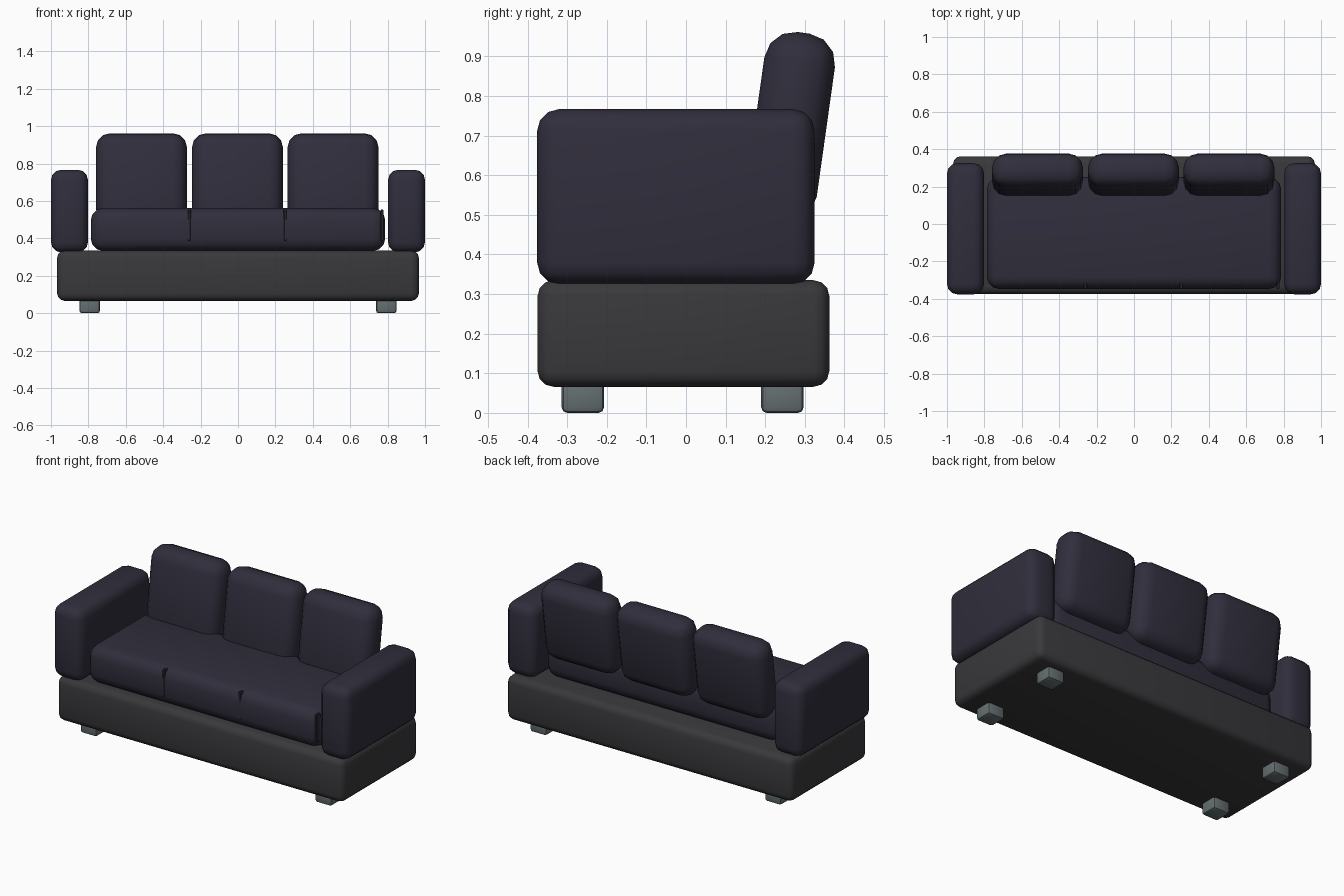
import bpy, bmesh, math

if "Cube" in bpy.data.objects:
    bpy.data.objects.remove(bpy.data.objects["Cube"])


def material(name, rgb):
    m = bpy.data.materials.new(name)
    m.diffuse_color = (*rgb, 1)
    m.use_nodes = True
    m.node_tree.nodes["Principled BSDF"].inputs["Base Color"].default_value = m.diffuse_color
    return m


fabric = material("dark indigo fabric", (0.030, 0.027, 0.045))
frame = material("charcoal frame", (0.041, 0.039, 0.043))
metal = material("grey leg", (0.130, 0.160, 0.165))


def soft_box(name, lo, hi, radius, mat, segments=3, tilt=0.0):
    """Box between two corners with rounded edges, optionally leaning back."""
    size = [h - l for l, h in zip(lo, hi)]
    bm = bmesh.new()
    bmesh.ops.create_cube(bm, size=1)
    bmesh.ops.scale(bm, vec=size, verts=bm.verts)
    bmesh.ops.bevel(bm, geom=bm.edges[:], offset=radius, segments=segments,
                    profile=0.5, affect='EDGES')
    me = bpy.data.meshes.new(name)
    bm.to_mesh(me)
    bm.free()
    me.materials.append(mat)
    ob = bpy.data.objects.new(name, me)
    bpy.context.collection.objects.link(ob)
    ob.location = [(l + h) / 2 for l, h in zip(lo, hi)]
    ob.rotation_euler.x = -tilt
    bpy.ops.object.select_all(action='DESELECT')
    ob.select_set(True)
    bpy.context.view_layer.objects.active = ob
    bpy.ops.object.shade_smooth_by_angle(angle=math.radians(35))
    return ob


# Plinth and seat
soft_box("base", (-0.967, -0.375, 0.066), (0.967, 0.362, 0.335), 0.04, frame)
soft_box("seat", (-0.787, -0.347, 0.333), (0.787, 0.25, 0.562), 0.065, fabric)

# Arms and legs on both sides
for side, s in (("left", -1), ("right", 1)):
    x0, x1 = sorted((s * 0.802, s * 1.0))
    soft_box(side + "_arm", (x0, -0.376, 0.325), (x1, 0.325, 0.767), 0.055, fabric)
    x0, x1 = sorted((s * 0.738, s * 0.848))
    for end, y in (("front", -0.314), ("back", 0.19)):
        soft_box(f"{end}_{side}_leg", (x0, y, 0.0), (x1, y + 0.107, 0.09),
                 0.014, metal, 2)

# Leaning back cushions
for i, x in enumerate((-0.516, -0.003, 0.508)):
    soft_box(f"back_cushion_{i + 1}", (x - 0.243, 0.174, 0.482),
             (x + 0.243, 0.354, 0.962), 0.075, fabric, 3, math.radians(8))

# Small seam tabs on the front edge of the seat
for i, x in enumerate((-0.26, 0.252, 0.77)):
    soft_box(f"seam_tab_{i + 1}", (x - 0.008, -0.348, 0.385),
             (x + 0.008, -0.312, 0.555), 0.004, fabric, 1)
